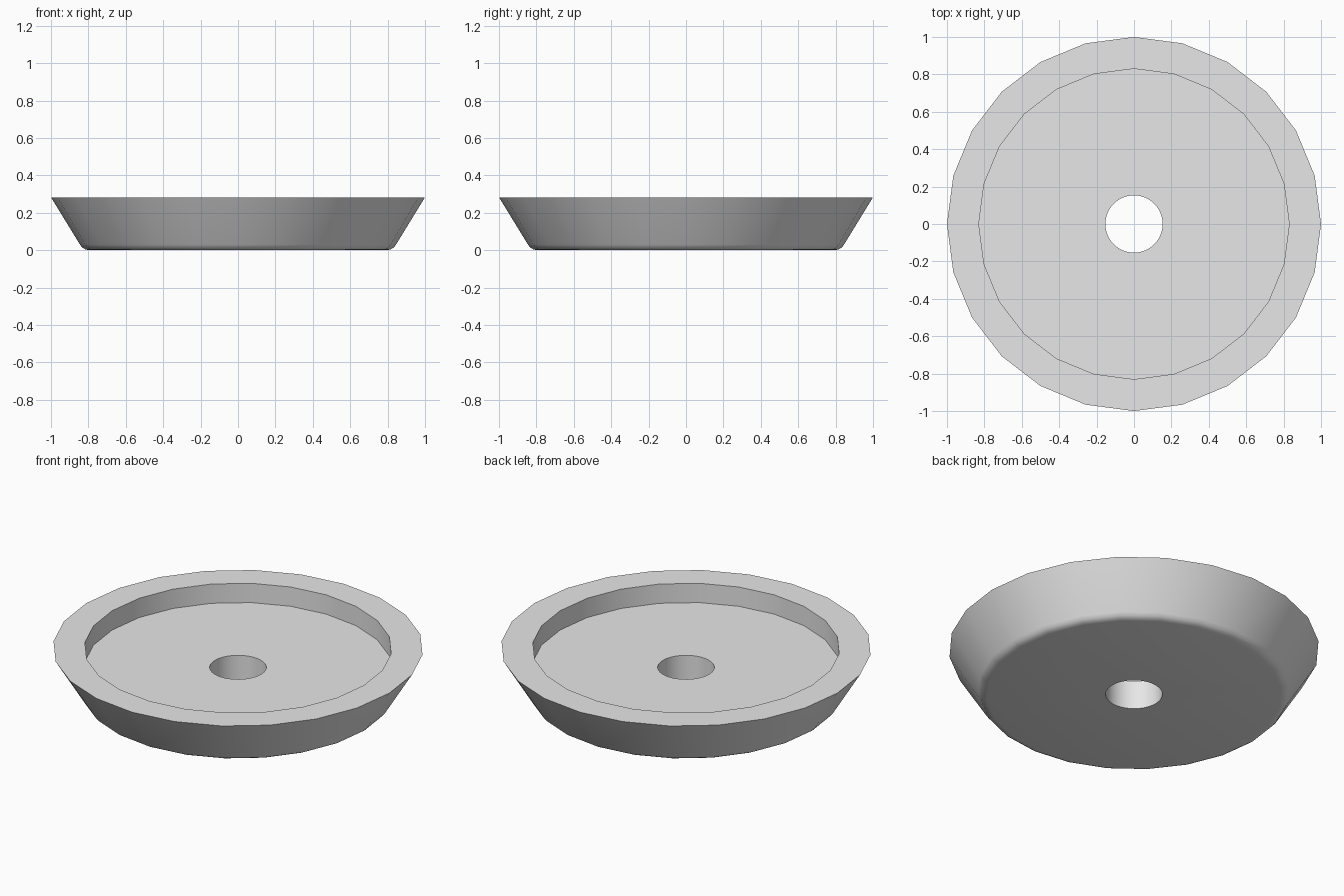
import bpy
import bmesh
from math import cos, sin, tau, radians

cube = bpy.data.objects.get("Cube")
if cube:
    bpy.data.objects.remove(cube, do_unlink=True)

SIDES = 24
RIM_Z = 0.283
FLOOR_Z = 0.168
HOLE_R = 0.153


def make_material(name, rgb):
    mat = bpy.data.materials.new(name)
    mat.use_nodes = True
    mat.diffuse_color = (*rgb, 1)
    mat.node_tree.nodes["Principled BSDF"].inputs["Base Color"].default_value = (*rgb, 1)
    return mat


def lathe(name, profile, sides):
    """Revolve a (radius, z) profile around z and cap both ends."""
    bm = bmesh.new()
    rings = [[bm.verts.new((r * cos(tau * i / sides), r * sin(tau * i / sides), z))
              for i in range(sides)] for r, z in profile]
    for low, high in zip(rings, rings[1:]):
        for i in range(sides):
            j = (i + 1) % sides
            bm.faces.new((low[i], low[j], high[j], high[i]))
    bm.faces.new(rings[0][::-1])
    bm.faces.new(rings[-1])
    bmesh.ops.recalc_face_normals(bm, faces=bm.faces)
    mesh = bpy.data.meshes.new(name)
    bm.to_mesh(mesh)
    bm.free()
    obj = bpy.data.objects.new(name, mesh)
    bpy.context.collection.objects.link(obj)
    return obj


# Dish: rounded foot, flared wall, flat rim, straight inner wall, recessed floor
dish = lathe("dish", [(0.795, 0), (0.815, 0.004), (0.833, 0.014), (0.845, 0.03),
                      (1, RIM_Z), (0.83, RIM_Z), (0.83, FLOOR_Z)], SIDES)
dish.data.materials.append(make_material("light grey", (0.8, 0.8, 0.8)))

# Round hole through the floor
cutter = lathe("hole_cutter", [(HOLE_R, -0.1), (HOLE_R, RIM_Z)], SIDES * 2)
cutter.hide_render = True
cut = dish.modifiers.new("centre_hole", 'BOOLEAN')
cut.operation = 'DIFFERENCE'
cut.solver = 'EXACT'
cut.object = cutter

bpy.ops.object.select_all(action='DESELECT')
dish.select_set(True)
bpy.context.view_layer.objects.active = dish
bpy.ops.object.modifier_apply(modifier=cut.name)
bpy.data.objects.remove(cutter, do_unlink=True)
bpy.ops.object.shade_smooth_by_angle(angle=radians(35))
